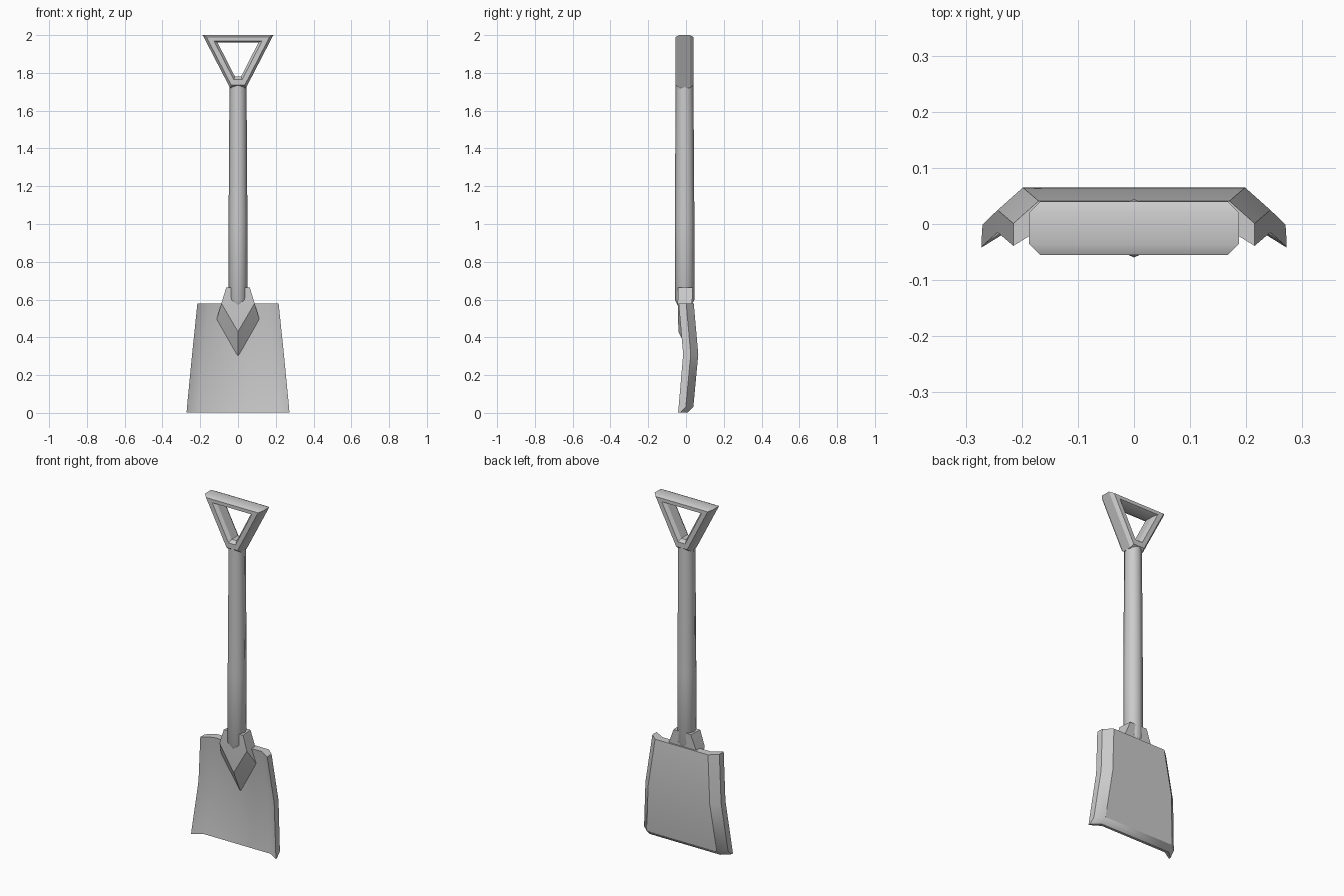
import bpy, bmesh, math
from mathutils import Vector

if "Cube" in bpy.data.objects:
    bpy.data.objects.remove(bpy.data.objects["Cube"])

CY = -0.0075  # y centre of the shaft and grip


def finish(name, bm, angle):
    bmesh.ops.recalc_face_normals(bm, faces=bm.faces[:])
    mesh = bpy.data.meshes.new(name)
    bm.to_mesh(mesh)
    bm.free()
    ob = bpy.data.objects.new(name, mesh)
    bpy.context.collection.objects.link(ob)
    bpy.ops.object.select_all(action='DESELECT')
    ob.select_set(True)
    bpy.context.view_layer.objects.active = ob
    bpy.ops.object.shade_smooth_by_angle(angle=math.radians(angle))
    return ob


def loft(name, rings, closed=False, angle=30):
    """Skin a row of equal-length rings; cap the ends unless closed."""
    bm = bmesh.new()
    vs = [[bm.verts.new(p) for p in r] for r in rings]
    n = len(vs[0])
    pairs = list(zip(vs, vs[1:])) + ([(vs[-1], vs[0])] if closed else [])
    for a, b in pairs:
        for i in range(n):
            j = (i + 1) % n
            bm.faces.new((a[i], a[j], b[j], b[i]))
    if not closed:
        bm.faces.new(vs[0])
        bm.faces.new(vs[-1])
    return finish(name, bm, angle)


# shaft: tapered octagon with a pointed lower end
def octagon(z, r):
    return [(r * math.sin(i * math.pi / 4), CY + r * 1.04 * math.cos(i * math.pi / 4), z)
            for i in range(8)]


loft("shaft", [octagon(z, r) for z, r in
               [(0.53, 0.015), (0.60, 0.050), (1.0, 0.050), (1.75, 0.045)]], angle=50)

# grip: flat octagonal bar swept round the triangle
outer = [(-0.187, 2.0), (0.187, 2.0), (0.042, 1.72), (-0.042, 1.72)]
inner = [(-0.108, 1.96), (0.108, 1.96), (0.016, 1.78), (-0.016, 1.78)]
section = [(0, 0.028), (0.25, 0.0475), (0.75, 0.0475), (1, 0.028)]
section += [(t, -y) for t, y in reversed(section)]
rings = []
for o, i in zip(outer, inner):
    o, i = Vector(o), Vector(i)
    ring = []
    for t, y in section:
        p = o.lerp(i, t)
        ring.append((p.x, CY + y, p.y))
    rings.append(ring)
loft("grip", rings, closed=True, angle=30)


# blade: dished trough section, bent along its height
def blade_ring(z, w, d, t):
    half = [(w, -0.015 + d), (w, -0.015 + d + t), (w - 0.045, 0.025 + d + t)]
    front = (w - 0.06, 0.022 + d)
    pts = half + [(-x, y) for x, y in reversed(half)] + [(-front[0], front[1]), front]
    return [(x, y, z) for x, y in pts]


loft("blade", [blade_ring(*r) for r in
               [(0.58, 0.215, -0.024, 0.040), (0.31, 0.243, 0.0, 0.040),
                (0.032, 0.270, -0.024, 0.038), (0.003, 0.272, -0.027, 0.012)]], angle=35)

# socket: collar at the blade top running down into a diamond rib
bm = bmesh.new()


def pair(x, y, z):
    return [bm.verts.new((s * x, y, z)) for s in (-1, 1)]


a, b, d = pair(0.062, -0.042, 0.665), pair(0.088, -0.044, 0.58), pair(0.115, 0.010, 0.49)
ab, bb, db = pair(0.055, 0.036, 0.665), pair(0.088, 0.032, 0.58), pair(0.115, 0.030, 0.49)
c, e = bm.verts.new((0, -0.040, 0.43)), bm.verts.new((0, 0.022, 0.30))
eb = bm.verts.new((0, 0.045, 0.30))
for f in [(a[0], a[1], b[1], b[0]), (b[0], b[1], c), (ab[0], ab[1], a[1], a[0]),
          (ab[0], ab[1], bb[1], bb[0]), (bb[0], bb[1], db[1], db[0]), (db[0], db[1], eb)]:
    bm.faces.new(f)
for s in (0, 1):
    for f in [(b[s], c, d[s]), (c, e, d[s]), (a[s], b[s], bb[s], ab[s]),
              (b[s], d[s], db[s], bb[s]), (d[s], e, eb, db[s])]:
        bm.faces.new(f)
finish("socket", bm, 20)
